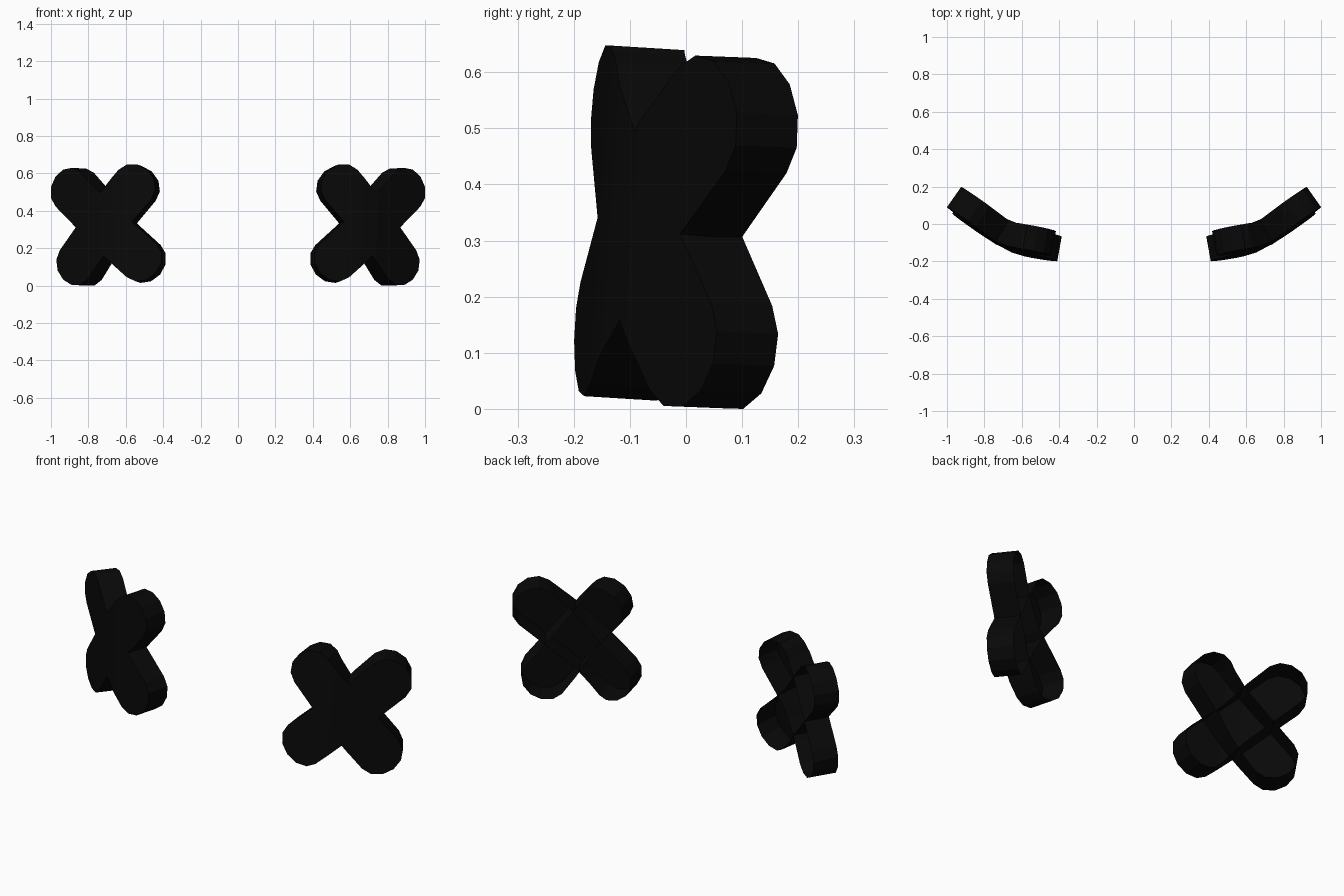
import bpy, bmesh, math
from mathutils import Vector, Matrix

if "Cube" in bpy.data.objects:
    bpy.data.objects.remove(bpy.data.objects["Cube"])

HALF_W, CAP, DEPTH = 0.120, 0.103, 0.133
# bend of the eye plate: (start u, angle in degrees) of each flat strip
STRIPS = [(-1.0, 10), (-0.14, 14), (-0.07, 26), (0.02, 35)]

black = bpy.data.materials.new("black")
black.diffuse_color = (0.0025, 0.0025, 0.0025, 1)
black.use_nodes = True
black.node_tree.nodes["Principled BSDF"].inputs["Base Color"].default_value = black.diffuse_color


def bend(u):
    """Return position in plan and outward front normal for surface distance u."""
    pos, normal = Vector((0, 0)), Vector((0, 0))
    for i, (start, deg) in enumerate(STRIPS):
        end = STRIPS[i + 1][0] if i + 1 < len(STRIPS) else 9
        a = math.radians(deg)
        if u > start:
            pos += (min(u, end) - start) * Vector((math.cos(a), math.sin(a)))
        if start - 1e-4 <= u <= end + 1e-4:
            normal += Vector((math.sin(a), -math.cos(a)))
    return pos, normal.normalized()


def make_bar(angle, half_len):
    """Open-backed round-ended bar: bent front face plus side walls."""
    bm = bmesh.new()
    rot = Matrix.Rotation(math.radians(angle), 3, 'Y')
    pts = []
    for side in (1, -1):
        for k in range(7):
            a = math.radians(-90 + 30 * k)
            pts.append(rot @ Vector((side * (half_len + CAP * math.cos(a)), 0,
                                     side * HALF_W * math.sin(a))))
    bm.faces.new([bm.verts.new(p) for p in pts])
    for start, _ in STRIPS[1:]:
        bmesh.ops.bisect_plane(bm, geom=bm.verts[:] + bm.edges[:] + bm.faces[:],
                               plane_co=(start, 0, 0), plane_no=(1, 0, 0))
    rim = [e for e in bm.edges if e.is_boundary]
    back = {}
    for v in list(bm.verts):
        p, n = bend(v.co.x)
        z = v.co.z
        v.co = (p.x, p.y, z)
        if v.is_boundary:
            back[v] = (p.x - n.x * DEPTH, p.y - n.y * DEPTH, z)
    back = {v: bm.verts.new(c) for v, c in back.items()}
    for e in rim:
        loop = e.link_loops[0]
        a, b = loop.vert, loop.link_loop_next.vert
        bm.faces.new((b, a, back[a], back[b]))
    # slight lean back and roll of the whole eye
    tilt = Matrix.Rotation(math.radians(2.5), 4, 'Y') @ Matrix.Rotation(math.radians(-4), 4, 'X')
    bm.transform(tilt)
    return bm


bars = {"rising_bar": make_bar(-44, 0.297), "falling_bar": make_bar(46, 0.281)}

# place the cross: outer edge at x = 1, standing on z = 0, centred in y
co = [v.co for bm in bars.values() for v in bm.verts]
shift = Vector((1 - max(c.x for c in co),
                -(max(c.y for c in co) + min(c.y for c in co)) / 2,
                -min(c.z for c in co)))

# two crossed bars per eye, mirrored to the other side
for name, bm in bars.items():
    bmesh.ops.translate(bm, verts=bm.verts, vec=shift)
    me = bpy.data.meshes.new(name)
    bm.to_mesh(me)
    bm.free()
    me.materials.append(black)
    ob = bpy.data.objects.new("cross_eye_" + name, me)
    bpy.context.collection.objects.link(ob)
    mir = ob.modifiers.new("mirror", 'MIRROR')
    mir.use_mirror_merge = False
